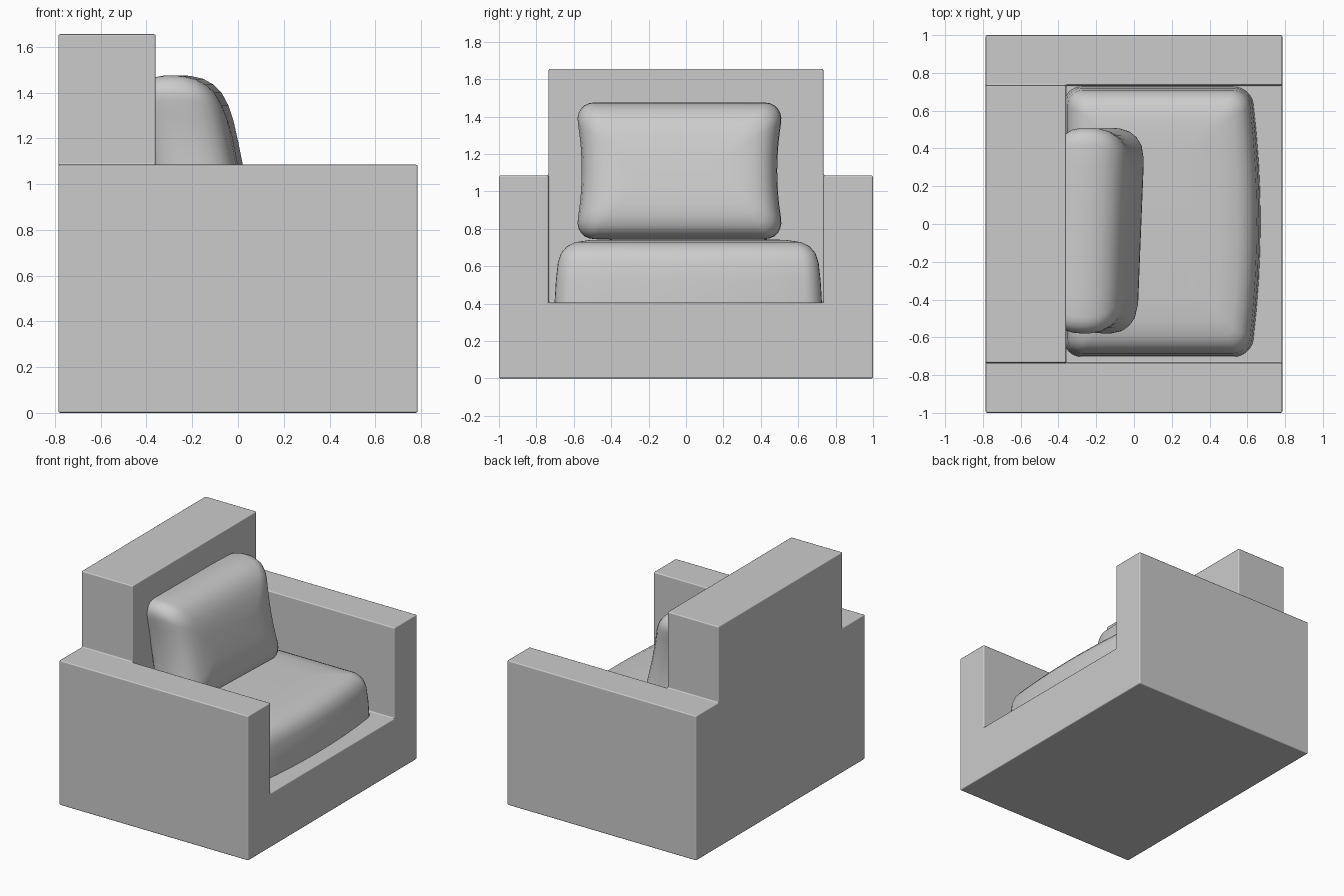
import bpy, bmesh, math
from mathutils import Vector

if "Cube" in bpy.data.objects:
    bpy.data.objects.remove(bpy.data.objects["Cube"])


def finish(bm, name, angle):
    bmesh.ops.remove_doubles(bm, verts=bm.verts, dist=1e-5)
    bmesh.ops.recalc_face_normals(bm, faces=bm.faces)
    mesh = bpy.data.meshes.new(name)
    bm.to_mesh(mesh)
    bm.free()
    obj = bpy.data.objects.new(name, mesh)
    bpy.context.collection.objects.link(obj)
    bpy.ops.object.select_all(action='DESELECT')
    obj.select_set(True)
    bpy.context.view_layer.objects.active = obj
    bpy.ops.object.shade_smooth_by_angle(angle=math.radians(angle))
    return obj


def rounded_rect(hu, hv, r, arc=6, side=8):
    """Closed outline with round corners and subdivided straight sides."""
    corners = []
    for k, (su, sv) in enumerate([(1, 1), (-1, 1), (-1, -1), (1, -1)]):
        corners.append([(su * (hu - r) + r * math.cos(a), sv * (hv - r) + r * math.sin(a))
                        for a in [(k + i / arc) * math.pi / 2 for i in range(arc + 1)]])
    pts = []
    for k, c in enumerate(corners):
        pts += c
        p, q = Vector(c[-1]), Vector(corners[(k + 1) % 4][0])
        pts += [tuple(p.lerp(q, i / side)) for i in range(1, side)]
    return pts


def cushion(name, hu, hv, r, sections, place):
    """Loft inset copies of one outline along its thickness."""
    bm = bmesh.new()
    rings = []
    for w, inset in sections:
        outline = rounded_rect(hu - inset, hv - inset, max(r - inset * 0.4, 0.04))
        rings.append([bm.verts.new(place(u, v, w)) for u, v in outline])
    n = len(rings[0])
    for a, b in zip(rings, rings[1:]):
        for i in range(n):
            j = (i + 1) % n
            bm.faces.new((a[i], a[j], b[j], b[i]))
    bm.faces.new(rings[0])
    bm.faces.new(rings[-1])
    return finish(bm, name, 50)


# Frame: base, arms and backrest as one skin around stepped blocks
xs = [-0.785, -0.36, 0.785]
ys = [-1, -0.735, 0.735, 1]
zs = [0, 0.405, 1.085, 1.655]


def solid(c):
    i, j, k = c
    if not (0 <= i < 2 and 0 <= j < 3 and 0 <= k < 3):
        return False
    return k == 0 or (k == 1 and (i == 0 or j != 1)) or (k == 2 and i == 0 and j == 1)


bm = bmesh.new()
for cell in [(i, j, k) for i in range(2) for j in range(3) for k in range(3)]:
    if not solid(cell):
        continue
    for axis in range(3):
        for step in (0, 1):
            other = list(cell)
            other[axis] += 2 * step - 1
            if solid(other):
                continue
            quad = []
            for s, t in [(0, 0), (1, 0), (1, 1), (0, 1)]:
                p = list(cell)
                p[axis] += step
                p[(axis + 1) % 3] += s
                p[(axis + 2) % 3] += t
                quad.append(bm.verts.new((xs[p[0]], ys[p[1]], zs[p[2]])))
            bm.faces.new(quad)
frame = finish(bm, "chair_frame", 50)
bevel = frame.modifiers.new("soft_edges", 'BEVEL')
bevel.width = 0.008
bevel.segments = 2
bevel.limit_method = 'ANGLE'
bevel.harden_normals = True


# Seat cushion: bowed front, rounded top
def seat_point(u, v, w):
    bow = 0.05 * (1 - (v / 0.715) ** 2) * max(0, u / 0.495)
    return (0.125 + u + bow, 0.012 + v, w)


cushion("seat_cushion", 0.495, 0.715, 0.09,
        [(0.4, 0), (0.52, 0.007), (0.62, 0.018), (0.67, 0.035), (0.705, 0.065),
         (0.728, 0.11), (0.74, 0.19), (0.745, 0.32)], seat_point)

# Back cushion: pinched sides, leaning back and turned slightly
half = [(0.045, 0.002), (0.1, 0.015), (0.14, 0.04), (0.17, 0.075),
        (0.19, 0.13), (0.2, 0.19), (0.205, 0.27)]
profile = [(-w, i) for w, i in reversed(half)] + [(0, 0)] + half


def pillow_point(u, v, w):
    y = u * (1 - 0.075 * (1 - (v / 0.365) ** 2))
    return (-0.2 + w - 0.2 * v + 0.04 * y, -0.035 + y - 0.04 * w, 1.11 + v)


cushion("back_cushion", 0.565, 0.365, 0.11, profile, pillow_point)
